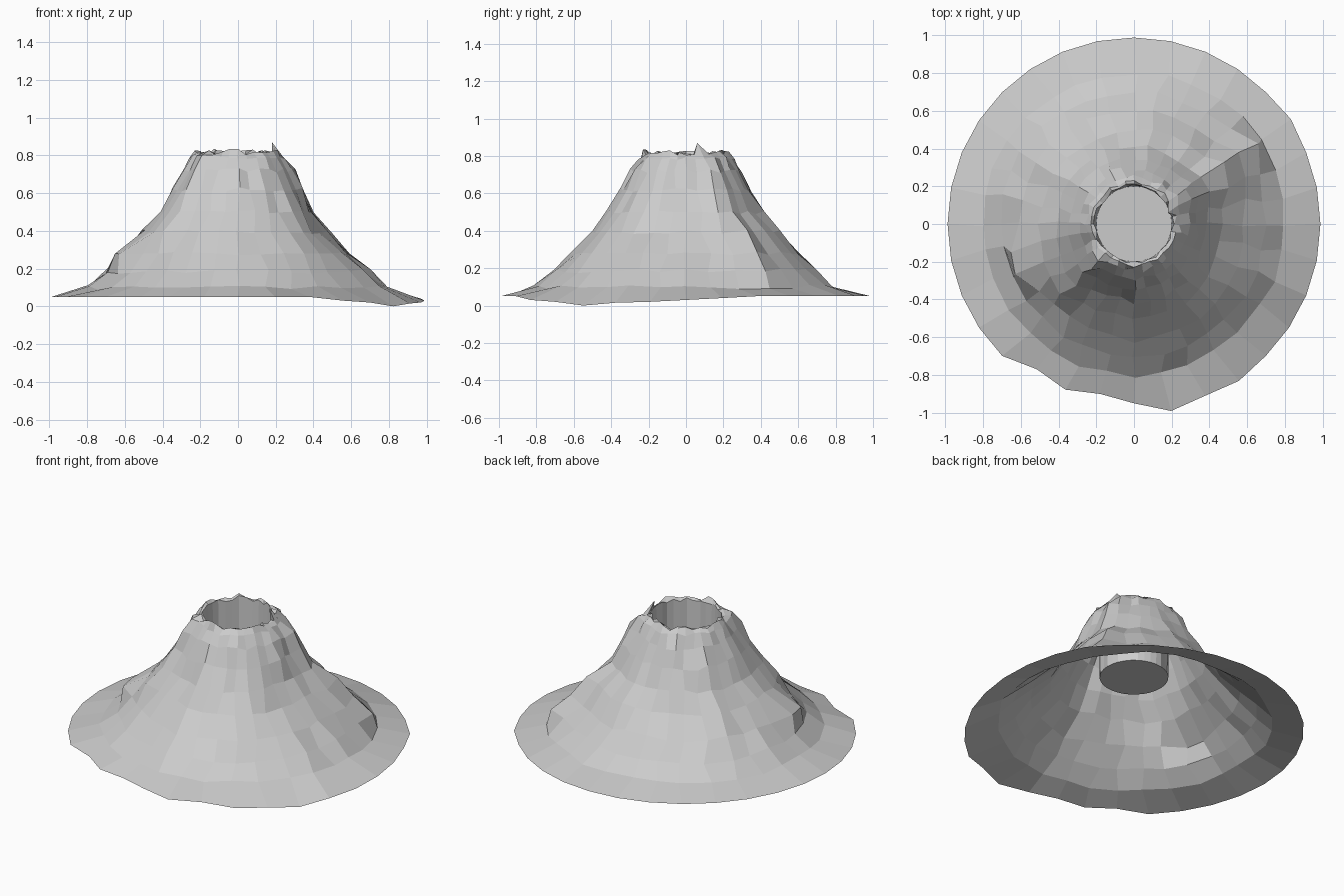
import bpy, bmesh, math, random

if "Cube" in bpy.data.objects:
    bpy.data.objects.remove(bpy.data.objects["Cube"])

random.seed(7)
SEG = 32
STEP = 360 / SEG

# Slope profile (radius, height) from foot to rim edge
SLOPE = [(0.98, 0.05), (0.80, 0.10), (0.70, 0.185), (0.605, 0.28), (0.50, 0.395),
         (0.415, 0.50), (0.345, 0.62), (0.29, 0.72), (0.25, 0.79)]
# Crater rim and throat profile
CRATER = [(0.222, 0.82), (0.205, 0.815), (0.20, 0.40)]

# Uneven foot: radius and height by segment
FOOT_R = {3: 1.0, 21: 0.926, 22: 0.95, 23: 0.918, 24: 0.95, 25: 1.01, 26: 0.985, 27: 1.0}
FOOT_Z = {27: 0.03, 28: 0.02, 29: 0.0, 30: 0.015, 31: 0.02, 0: 0.03, 1: 0.04}

# Ridges and gullies: angle, height, angular width, height spread, radial push
BUMPS = [(29, 0.68, 9, 0.10, 0.075), (29, 0.38, 10, 0.09, 0.10), (33, 0.20, 9, 0.08, 0.10),
         (-10, 0.40, 22, 0.16, -0.05), (198, 0.30, 11, 0.07, 0.09),
         (222, 0.50, 12, 0.15, 0.05), (255, 0.42, 8, 0.18, -0.03),
         (225, 0.72, 9, 0.07, 0.03), (108, 0.70, 7, 0.08, 0.03),
         (140, 0.20, 25, 0.10, 0.02), (268, 0.30, 12, 0.15, 0.02)]


def push(angle, z):
    total = 0
    for a, h, wa, wz, d in BUMPS:
        da = (angle - a + 180) % 360 - 180
        total += d * math.exp(-(da / wa) ** 2 - ((z - h) / wz) ** 2)
    return total


def polar(r, angle, z):
    a = math.radians(angle)
    return (r * math.cos(a), r * math.sin(a), z)


def finish(bm, name):
    me = bpy.data.meshes.new(name)
    bm.to_mesh(me)
    bm.free()
    ob = bpy.data.objects.new(name, me)
    bpy.context.collection.objects.link(ob)
    return ob


# Mountain shell: slope, ragged rim and crater throat
bm = bmesh.new()
rings = []
for i, (r, z) in enumerate(SLOPE + CRATER):
    ring = []
    for k in range(SEG):
        a, rr, zz = k * STEP, r, z
        if i == 0:
            rr, zz = FOOT_R.get(k, 0.988), FOOT_Z.get(k, 0.05)
        elif i < len(SLOPE):
            a += random.uniform(-2, 2)
            rr += push(a, z) + random.uniform(-0.012, 0.012)
            zz += random.uniform(-0.012, 0.012)
        elif i < len(SLOPE) + 2:
            rr += random.uniform(-0.01, 0.01)
            zz += random.uniform(-0.02, 0.015)
        ring.append(bm.verts.new(polar(rr, a, zz)))
    rings.append(ring)
for lo, hi in zip(rings, rings[1:]):
    for k in range(SEG):
        n = (k + 1) % SEG
        bm.faces.new((lo[k], lo[n], hi[n], hi[k]))
# Tall shard on the rim
rings[len(SLOPE)][2].co = (0.18, 0.06, 0.87)
finish(bm, "mountain")

# Crater floor
bm = bmesh.new()
bm.faces.new([bm.verts.new(polar(0.20, k * STEP, 0.40)) for k in range(SEG)])
finish(bm, "crater_floor")
